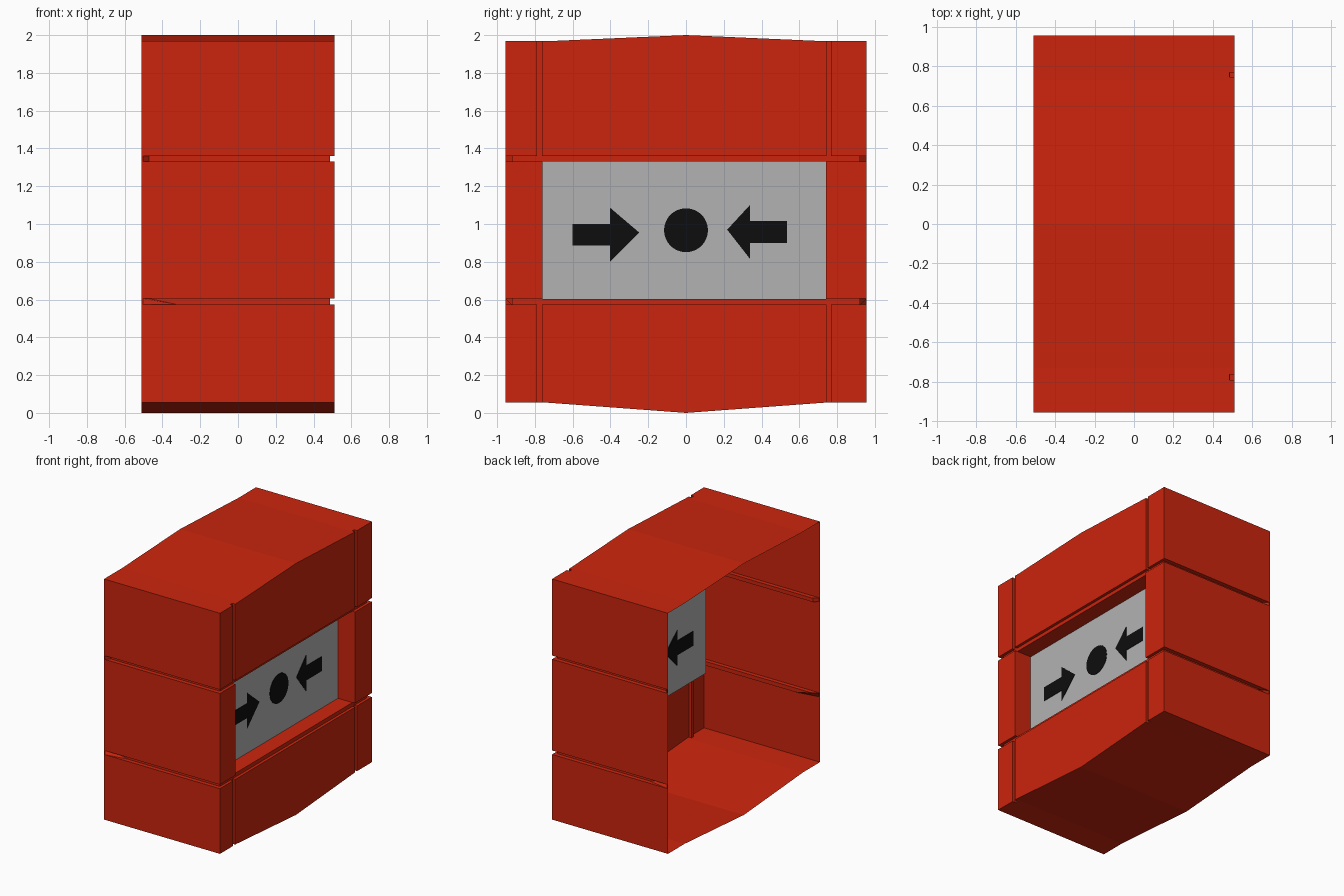
import bpy, bmesh, math

if "Cube" in bpy.data.objects:
    bpy.data.objects.remove(bpy.data.objects["Cube"])

X = 0.51      # half depth
Y = 0.955     # half width


def material(name, rgb):
    m = bpy.data.materials.new(name)
    m.diffuse_color = (*rgb, 1)
    m.use_nodes = True
    m.node_tree.nodes["Principled BSDF"].inputs["Base Color"].default_value = m.diffuse_color
    return m


red = material("red", (0.6, 0.018, 0.004))
grey = material("grey", (0.45, 0.45, 0.45))
black = material("black", (0.004, 0.004, 0.004))


def loft(name, a, b, mat=None):
    """Closed solid between two matching loops of 3D points."""
    bm = bmesh.new()
    va, vb = [bm.verts.new(p) for p in a], [bm.verts.new(p) for p in b]
    n = len(a)
    bm.faces.new(va[::-1])
    bm.faces.new(vb)
    for i in range(n):
        j = (i + 1) % n
        bm.faces.new((va[i], va[j], vb[j], vb[i]))
    bmesh.ops.recalc_face_normals(bm, faces=bm.faces)
    me = bpy.data.meshes.new(name)
    bm.to_mesh(me)
    bm.free()
    ob = bpy.data.objects.new(name, me)
    bpy.context.collection.objects.link(ob)
    if mat:
        me.materials.append(mat)
    return ob


def extrude_x(name, yz, x0, x1, mat=None):
    return loft(name, [(x0, y, z) for y, z in yz], [(x1, y, z) for y, z in yz], mat)


def rect(y0, y1, z0, z1):
    return [(y0, z0), (y1, z0), (y1, z1), (y0, z1)]


# Main case with slightly peaked top and bottom
case = extrude_x("case_shell", [
    (-Y, .055), (-.745, .055), (0, 0), (.745, .055), (Y, .055),
    (Y, 1.968), (.73, 1.968), (0, 2), (-.73, 1.968), (-Y, 1.968)], -X, X, red)

# Recess for the sign
cutters = [extrude_x("recess_cutter", rect(-.76, .742, .604, 1.331), .36, .7)]

# Horizontal grooves wrapping three sides, tapering out near the open back
for z0, z1, taper in ((.573, .605, -.32), (1.33, 1.36, -.47)):
    cutters.append(extrude_x("front_groove_cutter", rect(-1.2, 1.2, z0, z1), .487, .7))
    for s in (-1, 1):
        def plan(x, z):
            return [(.6, s * 1.1, z), (.6, s * .922, z), (x, s * .922, z),
                    (-.503, s * Y, z), (-.503, s * 1.1, z)]
        cutters.append(loft("side_groove_cutter", plan(taper, z0), plan(-.47, z1)))

# Vertical grooves on the upper and lower thirds
for y0, y1 in ((-.79, -.763), (.744, .768)):
    for z0, z1 in ((-.2, .58), (1.35, 2.2)):
        cutters.append(extrude_x("vertical_groove_cutter", rect(y0, y1, z0, z1), .485, .7))

bpy.context.view_layer.objects.active = case
for c in cutters:
    c.hide_render = True
    mod = case.modifiers.new("cut", 'BOOLEAN')
    mod.operation, mod.solver, mod.object = 'DIFFERENCE', 'EXACT', c
    bpy.ops.object.modifier_apply(modifier=mod.name)
    bpy.data.objects.remove(c)

# Open the back of the shell and the floor of the recess
bm = bmesh.new()
bm.from_mesh(case.data)
gone = [f for f in bm.faces if all(abs(v.co.x + X) < .001 for v in f.verts)
        or all(abs(v.co.x - .36) < .001 for v in f.verts)]
bmesh.ops.delete(bm, geom=gone, context='FACES')
bm.to_mesh(case.data)
bm.free()

# Sign plate with two arrows pointing at a disc
extrude_x("sign_plate", rect(-.76, .742, .604, 1.331), .358, .36, grey)


def arrow(name, tail, neck, tip, zc):
    pts = [(tail, zc - .058), (neck, zc - .058), (neck, zc - .144), (tip, zc + .012),
           (neck, zc + .144), (neck, zc + .058), (tail, zc + .058)]
    extrude_x(name, pts, .355, .363, black)


arrow("left_arrow", -.6, -.403, -.248, .943)
arrow("right_arrow", .535, .34, .218, .958)
extrude_x("center_disc", [(.116 * math.cos(t * math.pi / 24), .967 + .116 * math.sin(t * math.pi / 24))
                          for t in range(48)], .355, .363, black)
